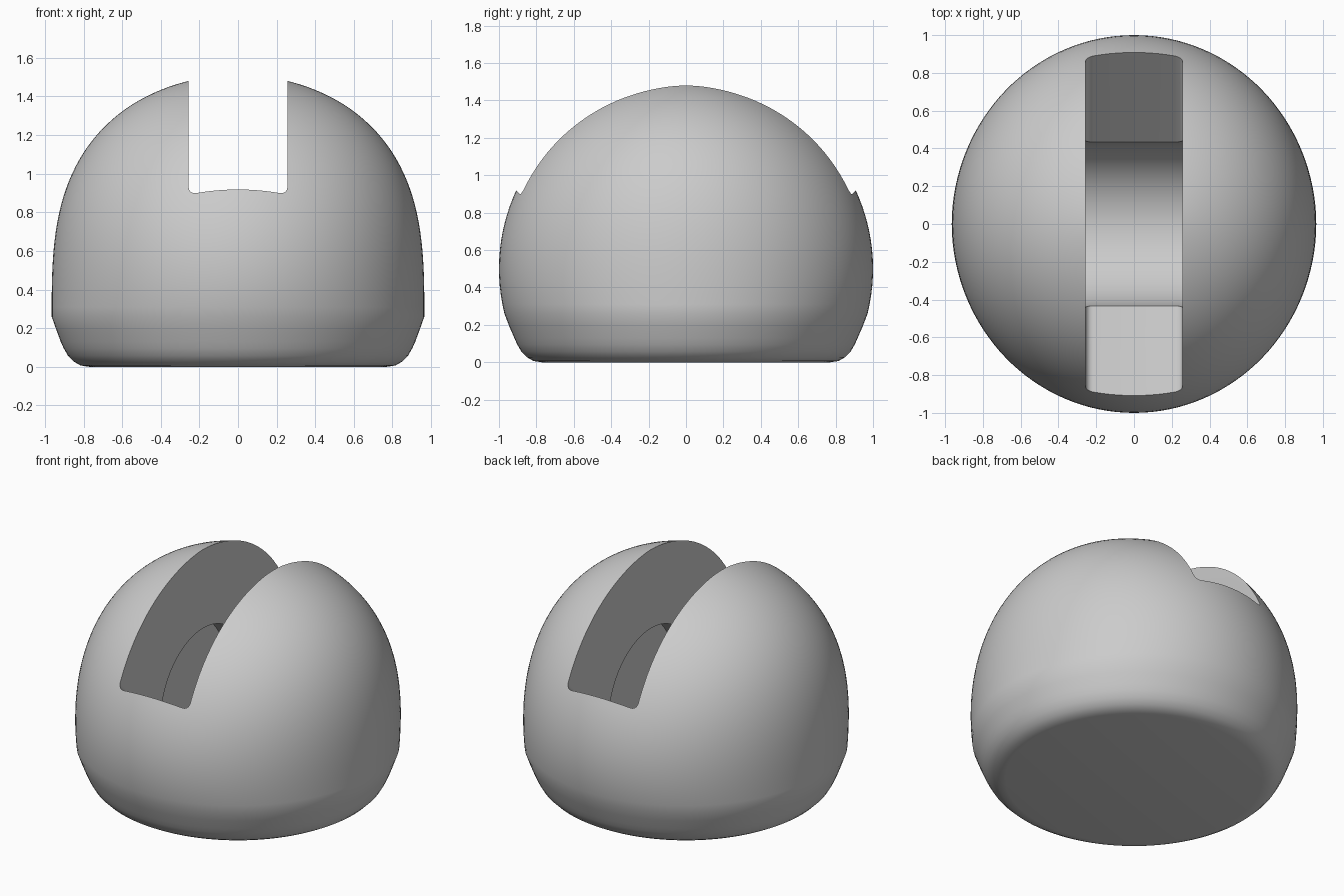
import bpy, bmesh, math

if "Cube" in bpy.data.objects:
    bpy.data.objects.remove(bpy.data.objects["Cube"])

grey = bpy.data.materials.new("plain grey")
grey.diffuse_color = (0.6, 0.6, 0.6, 1)
grey.use_nodes = True
grey.node_tree.nodes["Principled BSDF"].inputs["Base Color"].default_value = grey.diffuse_color


def make_object(name, bm):
    bmesh.ops.recalc_face_normals(bm, faces=bm.faces)
    mesh = bpy.data.meshes.new(name)
    bm.to_mesh(mesh)
    bm.free()
    mesh.materials.append(grey)
    obj = bpy.data.objects.new(name, mesh)
    bpy.context.collection.objects.link(obj)
    return obj


def loft(rings):
    """Skin a stack of equal-length point rings and close both ends."""
    bm = bmesh.new()
    rows = [[bm.verts.new(p) for p in ring] for ring in rings]
    n = len(rows[0])
    for lo, hi in zip(rows, rows[1:]):
        for i in range(n):
            j = (i + 1) % n
            bm.faces.new((lo[i], lo[j], hi[j], hi[i]))
    bm.faces.new(rows[0][::-1])
    bm.faces.new(rows[-1])
    return bm


def oval(a, b, z, n=128):
    return [(a * math.cos(2 * math.pi * i / n), b * math.sin(2 * math.pi * i / n), z)
            for i in range(n)]


# Domed body: rounded foot, then oval sections of a sphere flattened in x
sections = [(r, r, z) for r, z in
            ((0.77, 0), (0.815, 0.007), (0.85, 0.027), (0.88, 0.057), (0.902, 0.095),
             (0.918, 0.13))]
sections += [(0.942, 0.946, 0.195)]
STEPS = 40
for i in range(STEPS):
    z = 0.26 + 1.238 * math.sin(math.pi / 2 * i / (STEPS - 1))
    a = 0.965 * math.sqrt(1 - ((z - 0.26) / 1.25) ** 3)
    b = math.sqrt(1 - (z - 0.5) ** 2)
    sections.append((a, b, z))
body = make_object("domed_body", loft([oval(*s) for s in sections]))

# Slot cutter: floor slopes down from both ends, with rounded lower edges
profile = [(-0.40, 0.41), (0.40, 0.41), (1.60, 1.61), (1.60, 2.0), (-1.60, 2.0), (-1.60, 1.61)]
bm = loft([[(x, y, z) for y, z in profile] for x in (-0.256, 0.256)])
floor_edges = [e for e in bm.edges
               if abs(e.verts[0].co.x - e.verts[1].co.x) < 1e-5
               and max(v.co.z for v in e.verts) < 1.7]
bmesh.ops.recalc_face_normals(bm, faces=bm.faces)
bmesh.ops.bevel(bm, geom=floor_edges, offset=0.04, segments=5, profile=0.5, affect='EDGES')
slot = make_object("slot_cutter", bm)

# Round pocket across the slot, recessed into both walls
pocket_rings = [[(x, p[0], p[1] + 0.52) for p in oval(0.44, 0.44, 0, 96)] for x in (-0.40, 0.40)]
pocket = make_object("pocket_cutter", loft(pocket_rings))

for cutter in (slot, pocket):
    mod = body.modifiers.new(cutter.name, 'BOOLEAN')
    mod.operation = 'DIFFERENCE'
    mod.solver = 'EXACT'
    mod.object = cutter
    bpy.ops.object.select_all(action='DESELECT')
    body.select_set(True)
    bpy.context.view_layer.objects.active = body
    bpy.ops.object.modifier_apply(modifier=mod.name)
for cutter in (slot, pocket):
    bpy.data.objects.remove(cutter)

bpy.ops.object.shade_smooth_by_angle(angle=math.radians(30))
